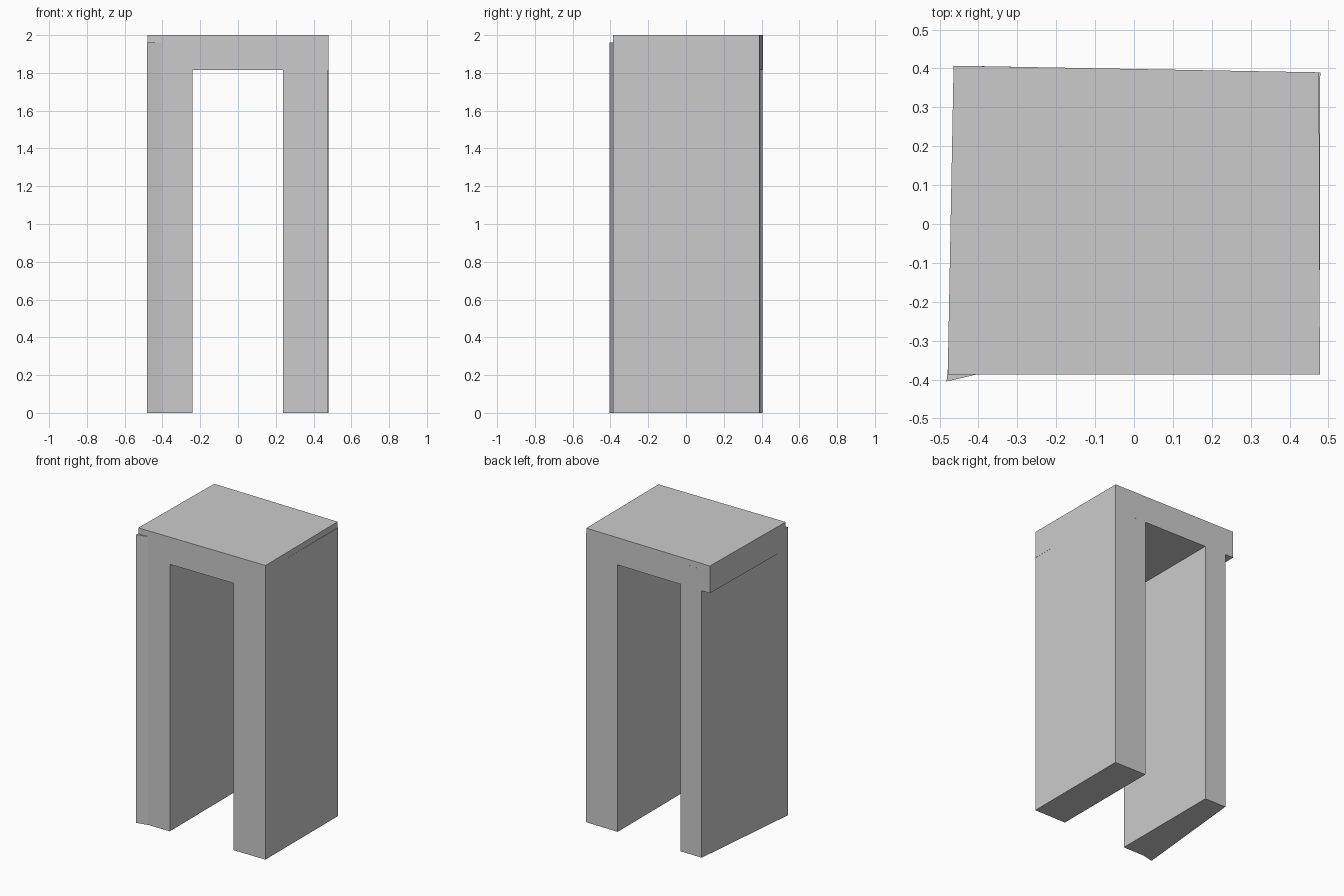
import bpy
import bmesh

if "Cube" in bpy.data.objects:
    bpy.data.objects.remove(bpy.data.objects["Cube"])


def prism(name, outline, z0, z1):
    """Extrude a plan outline (counter-clockwise) from z0 to z1."""
    bm = bmesh.new()
    face = bm.faces.new([bm.verts.new((x, y, z0)) for x, y in outline])
    ext = bmesh.ops.extrude_face_region(bm, geom=[face], use_keep_orig=True)
    top = [v for v in ext["geom"] if isinstance(v, bmesh.types.BMVert)]
    bmesh.ops.translate(bm, verts=top, vec=(0, 0, z1 - z0))
    bmesh.ops.recalc_face_normals(bm, faces=bm.faces)
    mesh = bpy.data.meshes.new(name)
    bm.to_mesh(mesh)
    bm.free()
    obj = bpy.data.objects.new(name, mesh)
    bpy.context.collection.objects.link(obj)
    return obj


# Top slab, slightly out of square
prism("top_slab", [(-0.479, -0.387), (0.478, -0.387),
                   (0.476, 0.390), (-0.464, 0.407)], 1.815, 2.0)

# Left wall: tapers in toward the back, flares out at the front corner
prism("left_wall", [(-0.482, -0.405), (-0.405, -0.387), (-0.242, -0.387),
                    (-0.242, 0.403), (-0.402, 0.406)], 0.0, 1.96)

# Right wall: nearly flush with the slab
prism("right_wall", [(0.238, -0.387), (0.477, -0.387),
                     (0.479, 0.390), (0.238, 0.394)], 0.0, 1.96)
